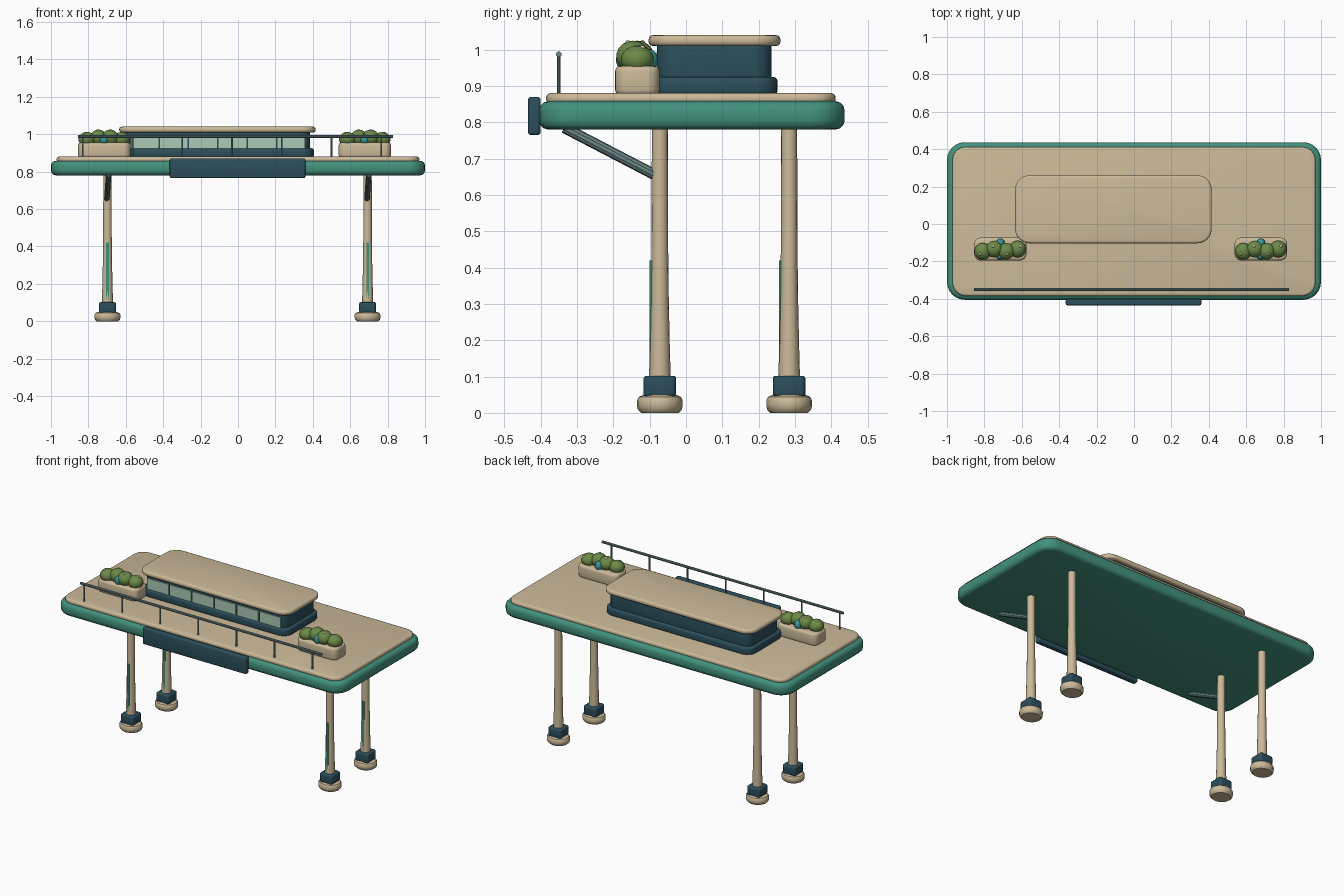
import bpy, bmesh, math
from mathutils import Vector

cube = bpy.data.objects.get("Cube")
if cube:
    bpy.data.objects.remove(cube, do_unlink=True)


def material(name, *rgb):
    # Convert display values to linear
    linear = [((c + 0.055) / 1.055) ** 2.4 for c in rgb]
    mat = bpy.data.materials.new(name)
    mat.use_nodes = True
    mat.diffuse_color = (*linear, 1)
    mat.node_tree.nodes["Principled BSDF"].inputs["Base Color"].default_value = (*linear, 1)
    return mat


BEIGE = material("warm beige", 0.80, 0.73, 0.60)
TEAL = material("teal green", 0.26, 0.57, 0.49)
NAVY = material("dark slate blue", 0.17, 0.31, 0.36)
METAL = material("grey metal", 0.42, 0.53, 0.53)
GLASS = material("pale glass", 0.67, 0.79, 0.71)
LEAF = material("leaf green", 0.42, 0.54, 0.28)
AQUA = material("aqua plant", 0.22, 0.60, 0.60)


def finish(bm, name, mat, smooth=True):
    bmesh.ops.recalc_face_normals(bm, faces=bm.faces[:])
    mesh = bpy.data.meshes.new(name)
    bm.to_mesh(mesh)
    bm.free()
    obj = bpy.data.objects.new(name, mesh)
    bpy.context.collection.objects.link(obj)
    mesh.materials.append(mat)
    if smooth:
        bpy.ops.object.select_all(action='DESELECT')
        obj.select_set(True)
        bpy.context.view_layer.objects.active = obj
        bpy.ops.object.shade_smooth_by_angle(angle=math.radians(35))
    return obj


def slab(name, mat, x, y, z, corner=0, edge=0):
    """Box between (min, max) pairs, with rounded plan corners and softened rims."""
    bm = bmesh.new()
    bmesh.ops.create_cube(bm, size=1)
    for v in bm.verts:
        v.co = [r[0] + (c + 0.5) * (r[1] - r[0]) for r, c in zip((x, y, z), v.co)]
    if corner:
        uprights = [e for e in bm.edges if abs(e.verts[0].co.z - e.verts[1].co.z) > 1e-5]
        bmesh.ops.bevel(bm, geom=uprights, offset=corner, segments=6, profile=0.5, affect='EDGES')
    if edge:
        rims = [e for e in bm.edges if abs(e.verts[0].co.z - e.verts[1].co.z) < 1e-5]
        bmesh.ops.bevel(bm, geom=rims, offset=edge, segments=3, profile=0.5, affect='EDGES')
    return finish(bm, name, mat, bool(corner or edge))


def lathe(name, mat, centre, profile, sides=16, stretch=1):
    """Turned shape from (radius, height) points."""
    bm = bmesh.new()
    rings = []
    for r, h in profile:
        angles = [2 * math.pi * i / sides for i in range(sides)]
        rings.append([bm.verts.new((centre[0] + stretch * r * math.cos(a),
                                    centre[1] + r * math.sin(a), h)) for a in angles])
    for low, high in zip(rings, rings[1:]):
        for i in range(sides):
            j = (i + 1) % sides
            bm.faces.new((low[i], low[j], high[j], high[i]))
    bm.faces.new(rings[0])
    bm.faces.new(rings[-1])
    return finish(bm, name, mat)


def rod(name, mat, start, end, radius):
    start, end = Vector(start), Vector(end)
    bm = bmesh.new()
    bmesh.ops.create_cone(bm, cap_ends=True, segments=10, radius1=radius, radius2=radius,
                          depth=(end - start).length)
    obj = finish(bm, name, mat)
    obj.location = (start + end) / 2
    obj.rotation_euler = (end - start).to_track_quat('Z', 'Y').to_euler()
    return obj


def ball(name, mat, centre, radius, squash=1):
    bm = bmesh.new()
    bmesh.ops.create_uvsphere(bm, u_segments=14, v_segments=9, radius=radius)
    for v in bm.verts:
        v.co.z *= squash
    obj = finish(bm, name, mat)
    obj.location = centre
    return obj


# Platform and its paved top
slab("platform", TEAL, (-1, 1), (-0.405, 0.437), (0.78, 0.858), 0.095, 0.026)
slab("platform_top", BEIGE, (-0.97, 0.97), (-0.385, 0.412), (0.85, 0.88), 0.07, 0.012)
slab("front_sign", NAVY, (-0.365, 0.36), (-0.435, -0.4), (0.765, 0.87), 0.01, 0.008)

# Pavilion
slab("pavilion_base", NAVY, (-0.625, 0.405), (-0.095, 0.252), (0.875, 0.925), 0.06, 0.012)
slab("pavilion_body", NAVY, (-0.605, 0.385), (-0.08, 0.236), (0.91, 1.015), 0.05, 0.005)
slab("pavilion_roof", BEIGE, (-0.635, 0.415), (-0.103, 0.26), (1.01, 1.04), 0.075, 0.012)

# Front windows
panes = 6
first, pitch = -0.575, 0.157
for i in range(panes):
    left = first + i * pitch
    slab(f"window_{i + 1}", GLASS, (left, left + pitch - 0.008), (-0.087, -0.079), (0.925, 0.992))

# Railing
rod("handrail", METAL, (-0.855, -0.35, 0.987), (0.83, -0.35, 0.987), 0.008)
for i in range(7):
    x = -0.83 + i * 0.266
    rod(f"rail_post_{i + 1}", METAL, (x, -0.35, 0.875), (x, -0.35, 0.985), 0.005)

# Planters with shrubs and blossoms
for side, cx in (("right", -0.715), ("left", 0.678)):
    slab(f"{side}_planter", BEIGE, (cx - 0.14, cx + 0.14), (-0.195, -0.073),
         (0.875, 0.955), 0.035, 0.014)
    for i in range(4):
        dx = (i - 1.5) * 0.062
        inner = i in (1, 2)
        ball(f"{side}_shrub_{i + 1}", LEAF,
             (cx + dx, -0.14 + (0.006 if i % 2 else -0.006), 0.982 if inner else 0.973),
             0.046, 0.93 if inner else 0.85)
        ball(f"{side}_blossom_{i + 1}", BEIGE,
             (cx + dx * 1.15, -0.14 + (0.02 if i % 2 else -0.02), 1.018 if inner else 1.004), 0.008)
    for i, dy in enumerate((-0.034, 0.034)):
        ball(f"{side}_accent_plant_{i + 1}", AQUA, (cx, -0.135 + dy, 0.972), 0.024, 1.2)

# Columns, footings, accent strips
for side, x in (("right", -0.698), ("left", 0.693)):
    for place, y in (("front", -0.072), ("back", 0.284)):
        tag = f"{place}_{side}"
        lathe(f"{tag}_footing", BEIGE, (x, y),
              [(0.052, 0), (0.06, 0.008), (0.063, 0.02), (0.063, 0.034), (0.058, 0.044), (0.045, 0.05)],
              16, 1.1)
        slab(f"{tag}_collar", NAVY, (x - 0.045, x + 0.045), (y - 0.045, y + 0.045),
             (0.045, 0.102), 0.014, 0.008)
        lathe(f"{tag}_column", BEIGE, (x, y),
              [(0.03, 0.09), (0.027, 0.2), (0.0245, 0.32), (0.023, 0.45), (0.022, 0.79)])
        slab(f"{tag}_accent_strip", TEAL, (x - 0.007, x + 0.007), (y - 0.028, y - 0.02),
             (0.1, 0.42))
    # Diagonal brace under the front edge
    rod(f"{side}_brace", METAL, (x - 0.003, -0.085, 0.655), (x + 0.006, -0.335, 0.785), 0.015)
